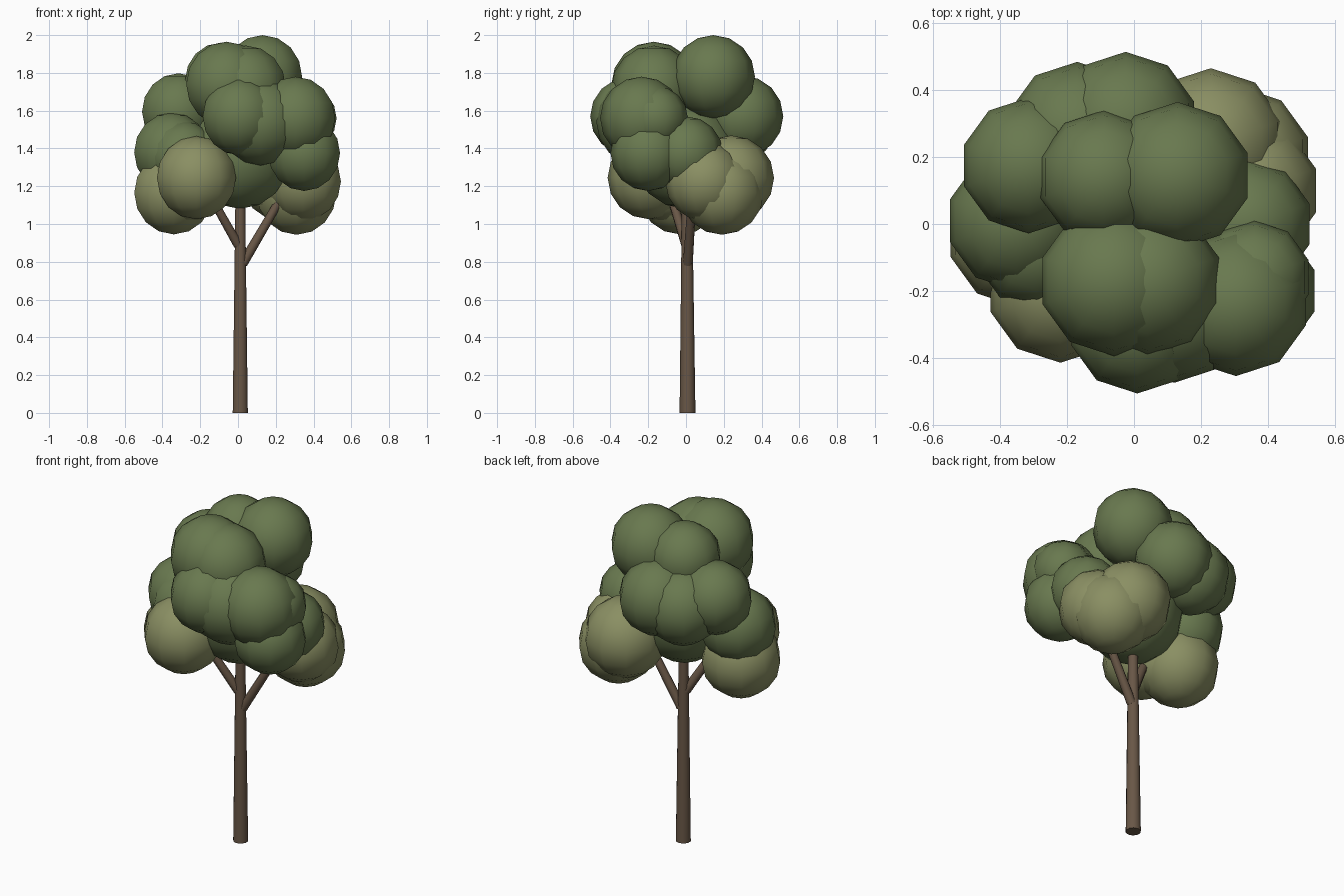
import bpy, math
from mathutils import Vector


def material(name, rgb):
    m = bpy.data.materials.new(name)
    m.diffuse_color = (*rgb, 1)
    return m


GREEN = material("leaf_green", (0.14, 0.19, 0.078))
OLIVE = material("leaf_olive", (0.255, 0.275, 0.125))
BARK = material("bark", (0.14, 0.095, 0.062))


def leaf_clump(name, x, y, z, r, mat):
    bpy.ops.mesh.primitive_uv_sphere_add(
        segments=10, ring_count=8, radius=r, location=(x, y, z))
    o = bpy.context.object
    o.name = name
    o.data.materials.append(mat)
    bpy.ops.object.shade_smooth()


def limb(name, a, b, r1, r2, sides):
    a, b = Vector(a), Vector(b)
    d = b - a
    bpy.ops.mesh.primitive_cone_add(
        vertices=sides, radius1=r1, radius2=r2, depth=d.length, location=(a + b) / 2,
        rotation=d.to_track_quat('Z', 'Y').to_euler())
    o = bpy.context.object
    o.name = name
    o.data.materials.append(BARK)
    bpy.ops.object.shade_smooth_by_angle(angle=math.radians(50))


# trunk and branches
limb("trunk", (0.012, 0.008, 0), (0.012, 0.005, 1.3), 0.042, 0.025, 10)
limb("right_branch", (0.025, 0.01, 0.79), (0.30, 0.04, 1.26), 0.026, 0.021, 8)
limb("left_branch", (0.0, 0.0, 0.89), (-0.22, -0.12, 1.28), 0.026, 0.021, 8)

# green crown: top, middle ring, right side, core
green = [
    (-0.06, -0.17, 1.74, 0.225), (0.04, -0.17, 1.72, 0.225),
    (-0.09, 0.14, 1.76, 0.20), (0.13, 0.145, 1.78, 0.22),
    (-0.315, 0.175, 1.595, 0.203), (-0.17, 0.27, 1.54, 0.215),
    (-0.025, 0.30, 1.57, 0.215), (-0.35, 0.01, 1.38, 0.21),
    (-0.29, -0.065, 1.355, 0.19), (0.01, -0.30, 1.57, 0.207),
    (0.12, -0.245, 1.54, 0.23), (0.305, -0.235, 1.56, 0.22),
    (0.36, -0.16, 1.56, 0.17), (0.34, 0.0, 1.375, 0.195),
    (0.35, -0.20, 1.375, 0.20), (0.01, 0.0, 1.36, 0.28),
]
for i, c in enumerate(green):
    leaf_clump(f"green_leaves_{i + 1}", *c, GREEN)

# olive lower clumps: left end and right end
olive = [
    (-0.22, -0.195, 1.245, 0.22), (-0.34, -0.03, 1.165, 0.22),
    (-0.27, -0.10, 1.21, 0.20), (0.23, 0.24, 1.243, 0.226),
    (0.31, 0.19, 1.165, 0.222), (0.345, 0.10, 1.225, 0.21),
]
for i, c in enumerate(olive):
    leaf_clump(f"olive_leaves_{i + 1}", *c, OLIVE)
